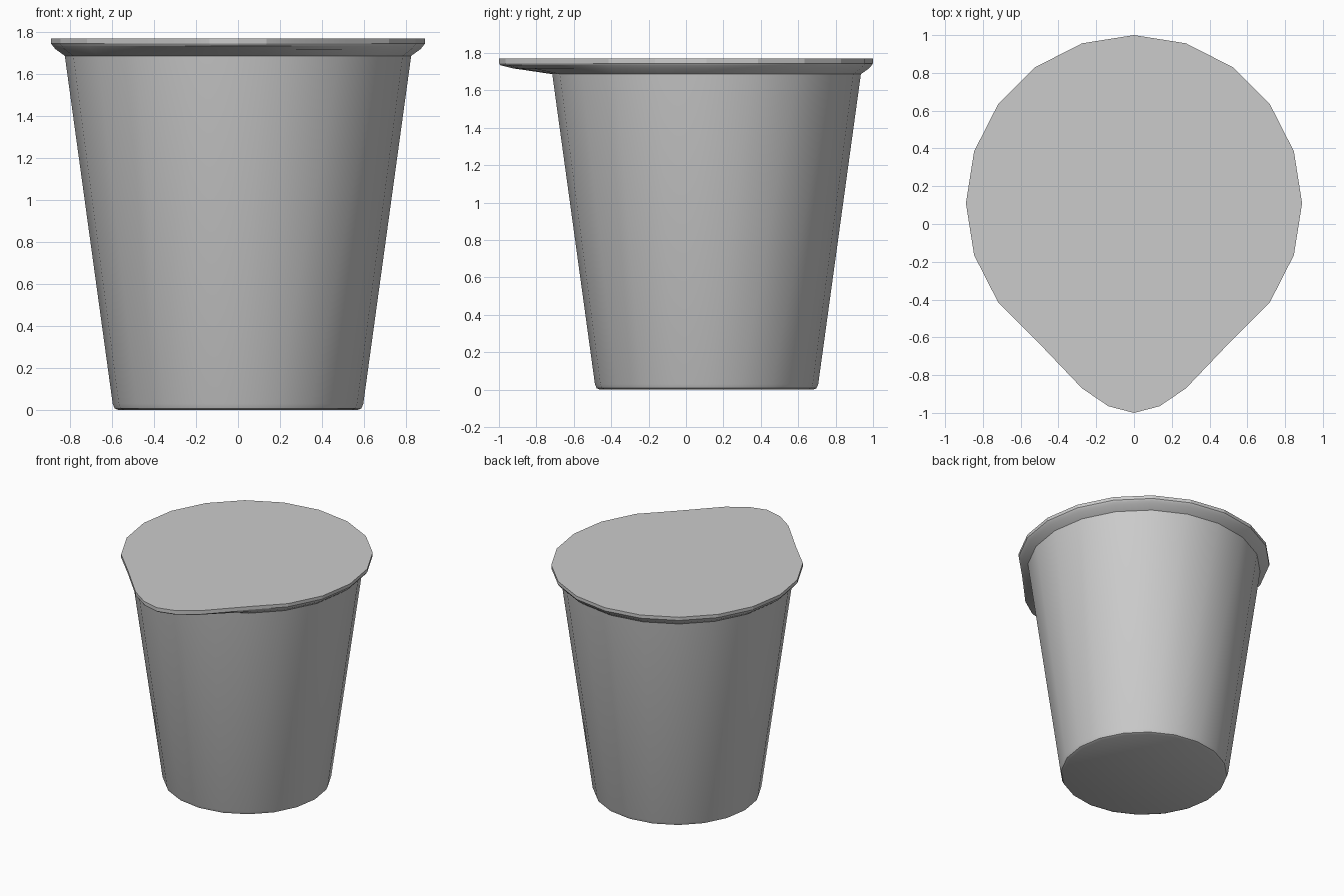
import bpy, bmesh, math
from mathutils import Vector

if "Cube" in bpy.data.objects:
    bpy.data.objects.remove(bpy.data.objects["Cube"])

CY = 0.11      # cup axis, the lid tab reaches forward to y = -1
LID_R = 0.89
TAB = {14: (-0.275, -0.87), 14.5: (-0.135, -0.965), 15: (0, -1.0),
       15.5: (0.135, -0.965), 16: (0.275, -0.87)}
# 20 sides, plus one extra column on each side of the tab tip
COLS = sorted(list(range(20)) + [14.5, 15.5])


def unit(c):
    """Point of a unit 20-gon; half steps lie mid-edge."""
    if c % 1:
        return (unit(c - 0.5) + unit(c + 0.5)) / 2
    a = c * math.pi / 10
    return Vector((math.cos(a), math.sin(a)))


def circle(r, z):
    return [Vector((unit(c).x * r, unit(c).y * r + CY, z)) for c in COLS]


def outline(inset, z):
    """Teardrop lid outline, pulled in slightly by inset."""
    pts = []
    for c in COLS:
        p = Vector(TAB[c]) if c in TAB else unit(c) * LID_R + Vector((0, CY))
        p -= unit(c) * inset
        pts.append(Vector((p.x, p.y, z)))
    return pts


def loft(name, rings, cap_top, angle):
    bm = bmesh.new()
    loops = [[bm.verts.new(p) for p in ring] for ring in rings]
    n = len(COLS)
    for lo, hi in zip(loops, loops[1:]):
        for i in range(n):
            j = (i + 1) % n
            bm.faces.new((lo[i], lo[j], hi[j], hi[i]))
    bm.faces.new(loops[0][::-1])
    if cap_top:
        bm.faces.new(loops[-1])
    bmesh.ops.recalc_face_normals(bm, faces=bm.faces)
    mesh = bpy.data.meshes.new(name)
    bm.to_mesh(mesh)
    bm.free()
    ob = bpy.data.objects.new(name, mesh)
    bpy.context.collection.objects.link(ob)
    bpy.ops.object.select_all(action='DESELECT')
    ob.select_set(True)
    bpy.context.view_layer.objects.active = ob
    bpy.ops.object.shade_smooth_by_angle(angle=math.radians(angle))


# Tapered cup body with a rounded bottom edge
wall_top = circle(0.825, 1.687)
body = [circle(0.57, 0.0), circle(0.588, 0.008), circle(0.597, 0.03), wall_top]

# Flange that spreads from the wall out to the lid outline
rim = outline(0.007, 1.735)
mid = [w.lerp(r, 0.75) for w, r in zip(wall_top, rim)]
for p in mid:
    p.z = 1.718
loft("cup_body", body + [mid, rim], False, 32)

# Flat peel-off lid with its pull tab
loft("lid", [rim, outline(0, 1.745), outline(0, 1.77)], True, 15)
